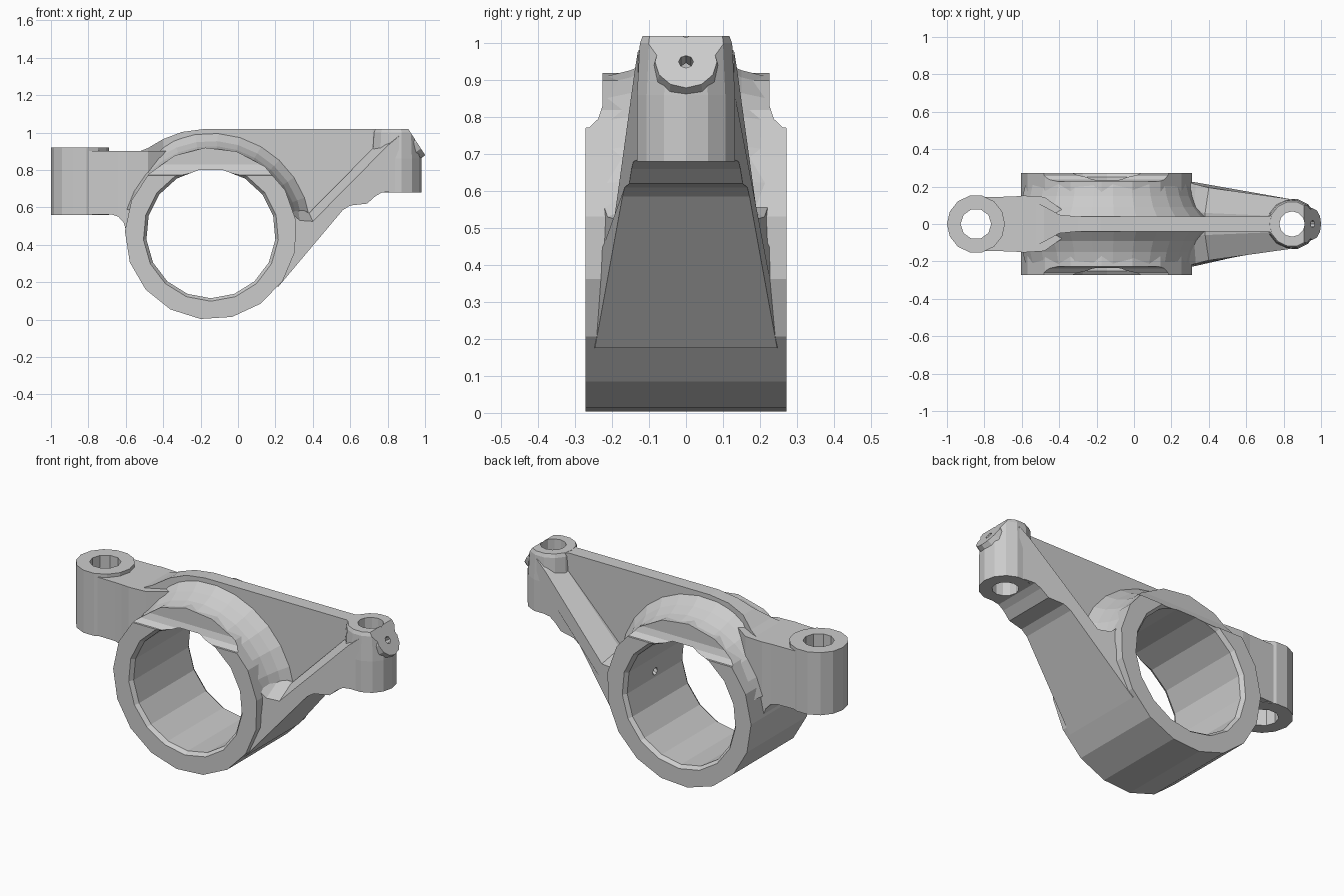
import bpy, bmesh
from math import sin, cos, pi, radians
from mathutils import Vector

if "Cube" in bpy.data.objects:
    bpy.data.objects.remove(bpy.data.objects["Cube"])

X, Y, Z = Vector((1, 0, 0)), Vector((0, 1, 0)), Vector((0, 0, 1))
CX, CZ = -0.145, 0.46          # pivot ring centre


def loft(name, sections):
    """Solid skinned through equal-length point loops, capped at both ends."""
    bm = bmesh.new()
    rows = [[bm.verts.new(p) for p in s] for s in sections]
    n = len(rows[0])
    for a, b in zip(rows, rows[1:]):
        for i in range(n):
            j = (i + 1) % n
            bm.faces.new((a[i], a[j], b[j], b[i]))
    bm.faces.new(rows[0][::-1])
    bm.faces.new(rows[-1])
    bmesh.ops.recalc_face_normals(bm, faces=bm.faces)
    me = bpy.data.meshes.new(name)
    bm.to_mesh(me)
    bm.free()
    ob = bpy.data.objects.new(name, me)
    bpy.context.collection.objects.link(ob)
    return ob


def circle(c, u, v, r, n, phase=0.0):
    return [Vector(c) + r * (u * cos(phase + 2 * pi * i / n) + v * sin(phase + 2 * pi * i / n))
            for i in range(n)]


def pivot_disc(name, layers, n, phase):
    return loft(name, [circle((CX, y, CZ), X, Z, r, n, phase) for r, y in layers])


def post(name, x, layers, n):
    return loft(name, [circle((x, 0, z), X, Y, r, n) for r, z in layers])


def beam(name, stations):
    """Rectangular sections along x: (x, bottom, top, half width)."""
    return loft(name, [[(x, -w, b), (x, w, b), (x, w, t), (x, -w, t)] for x, b, t, w in stations])


def combine(target, other, op):
    m = target.modifiers.new("bool", 'BOOLEAN')
    m.operation, m.solver, m.object = op, 'EXACT', other
    bpy.context.view_layer.objects.active = target
    bpy.ops.object.modifier_apply(modifier=m.name)
    bpy.data.objects.remove(other, do_unlink=True)


# Pivot ring, with both end faces recessed above z = 0.77
body = pivot_disc("rocker_arm", [(0.46, -0.272), (0.46, 0.272)], 17, radians(-96.9))
recess = [(0.226, 1.2), (0.226, 0.83), (0.238, 0.795), (0.262, 0.772), (0.35, 0.766), (0.35, 1.2)]
for s in (-1, 1):
    combine(body, loft("recess", [[(x, s * y, z) for y, z in recess] for x in (-0.9, 0.6)]), 'DIFFERENCE')

# Curved fillet between ring and web
half = [(0.42, 0.215), (0.452, 0.215), (0.468, 0.15), (0.495, 0.09), (0.54, 0.035)]
prof = [(r, -y) for r, y in half] + [(r, y) for r, y in reversed(half)]
angles = [radians(8 + 13 * i) for i in range(13)]
fillet = loft("fillet", [[(CX + r * cos(a), y, CZ + r * sin(a)) for r, y in prof] for a in angles])

# Upright centre web, flaring at both ends
web = beam("web", [(-0.55, 0.7, 0.89, 0.125), (-0.48, 0.6, 0.918, 0.095), (-0.40, 0.5, 0.965, 0.05),
                   (-0.30, 0.5, 1.003, 0.04), (-0.18, 0.5, 1.019, 0.04), (0.35, 0.56, 1.019, 0.04),
                   (0.72, 0.68, 1.019, 0.04), (0.79, 0.72, 1.019, 0.085), (0.85, 0.72, 1.019, 0.09)])

# Left arm and its boss
arm = beam("left_arm", [(-0.845, 0.563, 0.9, 0.143), (-0.68, 0.563, 0.9, 0.146), (-0.64, 0.55, 0.9, 0.147),
                        (-0.612, 0.52, 0.9, 0.15), (-0.59, 0.45, 0.9, 0.152), (-0.48, 0.45, 0.9, 0.145),
                        (-0.36, 0.5, 0.9, 0.06)])
left_boss = post("left_boss", -0.845, [(0.155, 0.56), (0.155, 0.92)], 14)

# Right tapered strut: narrower rim outside, sloping up towards the web
lower = [(0.86, 0.685), (0.77, 0.68), (0.735, 0.66), (0.69, 0.62), (0.60, 0.61), (0.56, 0.585),
         (0.215, 0.175), (0.16, 0.23), (0.22, 0.4), (0.25, 0.6)]
outer = lower + [(0.33, 0.53), (0.40, 0.525), (0.80, 0.93), (0.86, 0.98)]
inner = lower + [(0.32, 0.60), (0.38, 0.57), (0.78, 0.975), (0.86, 1.01)]


def width(x):
    return 0.197 - (x - 0.38) * (0.14 if x > 0.38 else 0.3)


rows = [(outer, -1), (inner, -0.3), (inner, 0.3), (outer, 1)]
strut = loft("strut", [[(x, k * width(x), z) for x, z in pts] for pts, k in rows])

# Right boss with a tilted spout
right_boss = post("right_boss", 0.845, [(0.136, 0.68), (0.136, 0.86), (0.128, 1.0), (0.12, 1.02)], 14)
n, v = Vector((0.841, 0, 0.541)), Vector((-0.541, 0, 0.841))
tip = Vector((0.955, 0, 0.95))
spout = loft("spout", [circle(tip + n * d, Y, v, r, 12) for d, r in ((-0.12, 0.1), (0, 0.084), (0.03, 0.081))])

for part in (fillet, web, arm, left_boss, strut, right_boss, spout):
    combine(body, part, 'UNION')

# Sloped tip face, bore with chamfered mouths, pin holes and oil drilling
slope = [(0.8585, 1.1), (1.03, 0.8335), (1.2, 0.8335), (1.2, 1.1)]
cutters = [
    loft("slope_cut", [[(x, y, z) for x, z in slope] for y in (-0.3, 0.3)]),
    pivot_disc("bore", [(0.362, -0.3), (0.362, -0.272), (0.346, -0.25),
                        (0.346, 0.25), (0.362, 0.272), (0.362, 0.3)], 17, radians(79.4)),
    post("left_hole", -0.845, [(0.082, 0.4), (0.082, 1.1)], 10),
    post("right_hole", 0.845, [(0.068, 0.5), (0.068, 1.2)], 12),
    loft("oil_hole", [circle(tip + n * d, Y, v, 0.02, 8) for d in (-1.05, 0.1)]),
]
for c in cutters:
    combine(body, c, 'DIFFERENCE')
